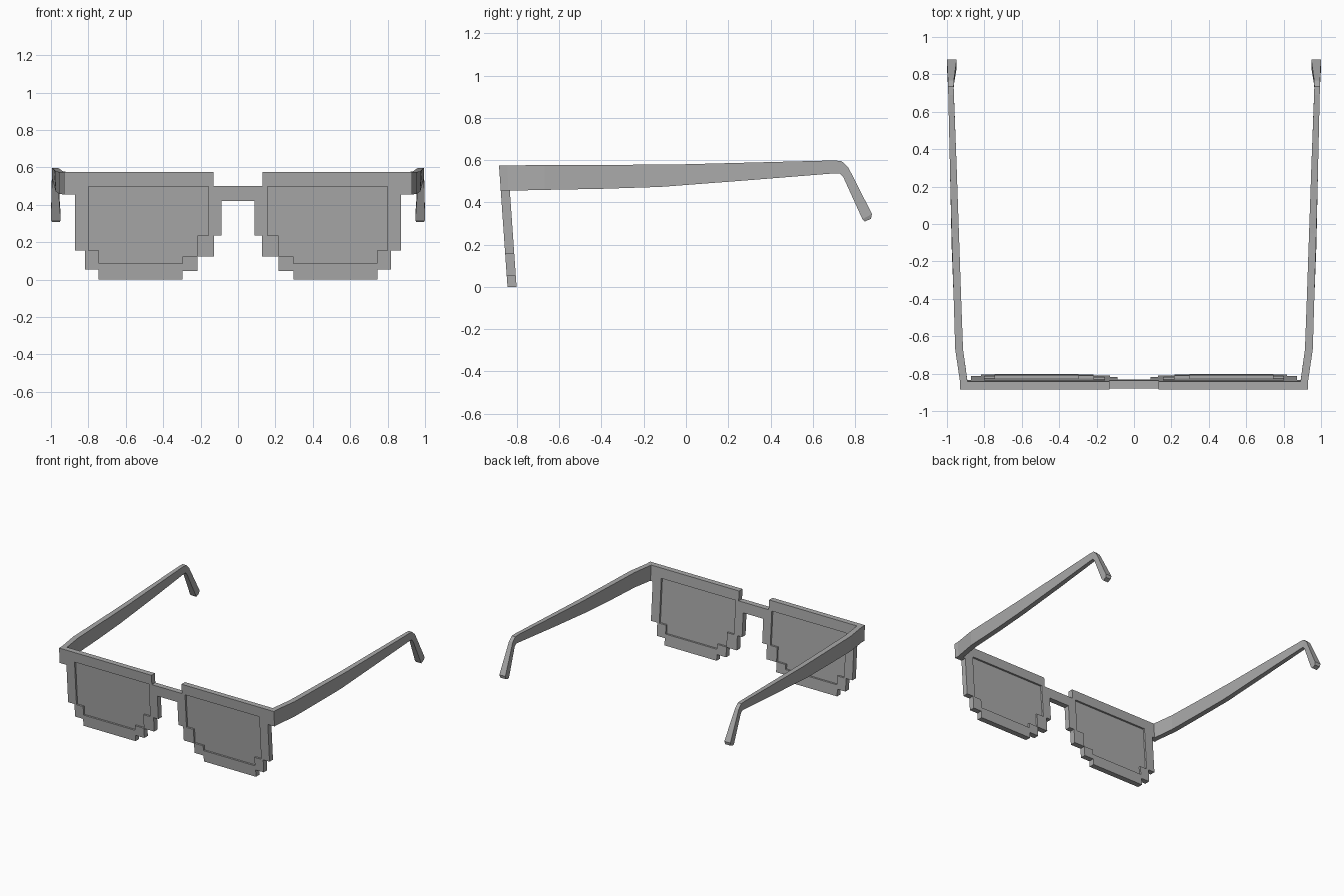
import bpy
import bmesh
from mathutils import Matrix

cube = bpy.data.objects.get("Cube")
if cube:
    bpy.data.objects.remove(cube)

grey = bpy.data.materials.new("plain grey")
grey.use_nodes = True
GREY = (0.4, 0.4, 0.4, 1)
grey.diffuse_color = GREY
grey.node_tree.nodes["Principled BSDF"].inputs["Base Color"].default_value = GREY

TOP, FRONT, DEPTH, RAKE = 0.575, -0.885, 0.043, 0.07


def add_object(name, mesh):
    mesh.materials.clear()
    mesh.materials.append(grey)
    obj = bpy.data.objects.new(name, mesh)
    bpy.context.collection.objects.link(obj)
    return obj


def flip(points):
    return [(-x, z) for x, z in reversed(points)]


def raked_plate(name, loops, thickness):
    """Fill the (x, z) loops, thicken them and lean them back at the bottom."""
    curve = bpy.data.curves.new(name, "CURVE")
    curve.dimensions = "2D"
    curve.fill_mode = "BOTH"
    curve.extrude = thickness / 2
    for loop in loops:
        spline = curve.splines.new("POLY")
        spline.points.add(len(loop) - 1)
        for point, (x, z) in zip(spline.points, loop):
            point.co = (x, z, 0, 1)
        spline.use_cyclic_u = True
    helper = bpy.data.objects.new(name + " helper", curve)
    bpy.context.collection.objects.link(helper)
    depsgraph = bpy.context.evaluated_depsgraph_get()
    mesh = bpy.data.meshes.new_from_object(helper.evaluated_get(depsgraph))
    bpy.data.objects.remove(helper)
    y_mid = FRONT + DEPTH / 2 + TOP * RAKE
    mesh.transform(Matrix(((1, 0, 0, 0), (0, -RAKE, -1, y_mid),
                           (0, 1, 0, 0), (0, 0, 0, 1))))
    bm = bmesh.new()
    bm.from_mesh(mesh)
    bmesh.ops.remove_doubles(bm, verts=bm.verts, dist=0.0001)
    bmesh.ops.recalc_face_normals(bm, faces=bm.faces)
    bm.to_mesh(mesh)
    bm.free()
    mesh.shade_flat()
    return add_object(name, mesh)


# Stepped frame outline, from the bridge top round to the bridge underside
half = [(0.13, 0.5), (0.13, TOP), (0.93, TOP), (0.93, 0.455), (0.872, 0.455),
        (0.872, 0.155), (0.817, 0.155), (0.817, 0.055), (0.747, 0.055),
        (0.747, 0), (0.296, 0), (0.296, 0.047), (0.217, 0.047),
        (0.217, 0.123), (0.128, 0.123), (0.128, 0.235), (0.087, 0.235),
        (0.087, 0.42)]
opening = [(0.157, 0.497), (0.8, 0.497), (0.8, 0.155), (0.742, 0.155),
           (0.742, 0.087), (0.296, 0.087), (0.296, 0.125), (0.217, 0.125),
           (0.217, 0.235), (0.157, 0.235)]
raked_plate("front_frame", [half + flip(half), opening, flip(opening)], DEPTH)

# Thin lenses set into the openings
raked_plate("left_lens", [opening], 0.014)
raked_plate("right_lens", [flip(opening)], 0.014)

# Temple sections: upper (y, z), lower (y, z), outer x, inner x
sections = [
    ((-0.845, TOP), (-0.842, 0.455), 0.93, 0.89),
    ((-0.67, 0.576), (-0.67, 0.459), 0.956, 0.914),
    ((-0.4, 0.577), (-0.4, 0.464), 0.964, 0.924),
    ((-0.05, 0.579), (-0.12, 0.473), 0.975, 0.936),
    ((0.3, 0.588), (0.3, 0.505), 0.984, 0.948),
    ((0.69, 0.598), (0.7, 0.537), 0.993, 0.963),
    ((0.735, 0.596), (0.727, 0.537), 0.994, 0.964),
    ((0.768, 0.565), (0.744, 0.52), 0.995, 0.963),
    ((0.88, 0.345), (0.835, 0.32), 1, 0.948),
    ((0.875, 0.322), (0.845, 0.309), 0.995, 0.952),
]


def temple(name, side):
    bm = bmesh.new()
    rings = []
    for (y_up, z_up), (y_low, z_low), outer, inner in sections:
        corners = [(outer, y_up, z_up), (inner, y_up, z_up),
                   (inner, y_low, z_low), (outer, y_low, z_low)]
        rings.append([bm.verts.new((side * x, y, z)) for x, y, z in corners])
    for a, b in zip(rings, rings[1:]):
        for i in range(4):
            j = (i + 1) % 4
            bm.faces.new((a[i], a[j], b[j], b[i]))
    bm.faces.new(rings[0])
    bm.faces.new(rings[-1])
    bmesh.ops.recalc_face_normals(bm, faces=bm.faces)
    mesh = bpy.data.meshes.new(name)
    bm.to_mesh(mesh)
    bm.free()
    add_object(name, mesh)


temple("left_temple", 1)
temple("right_temple", -1)
